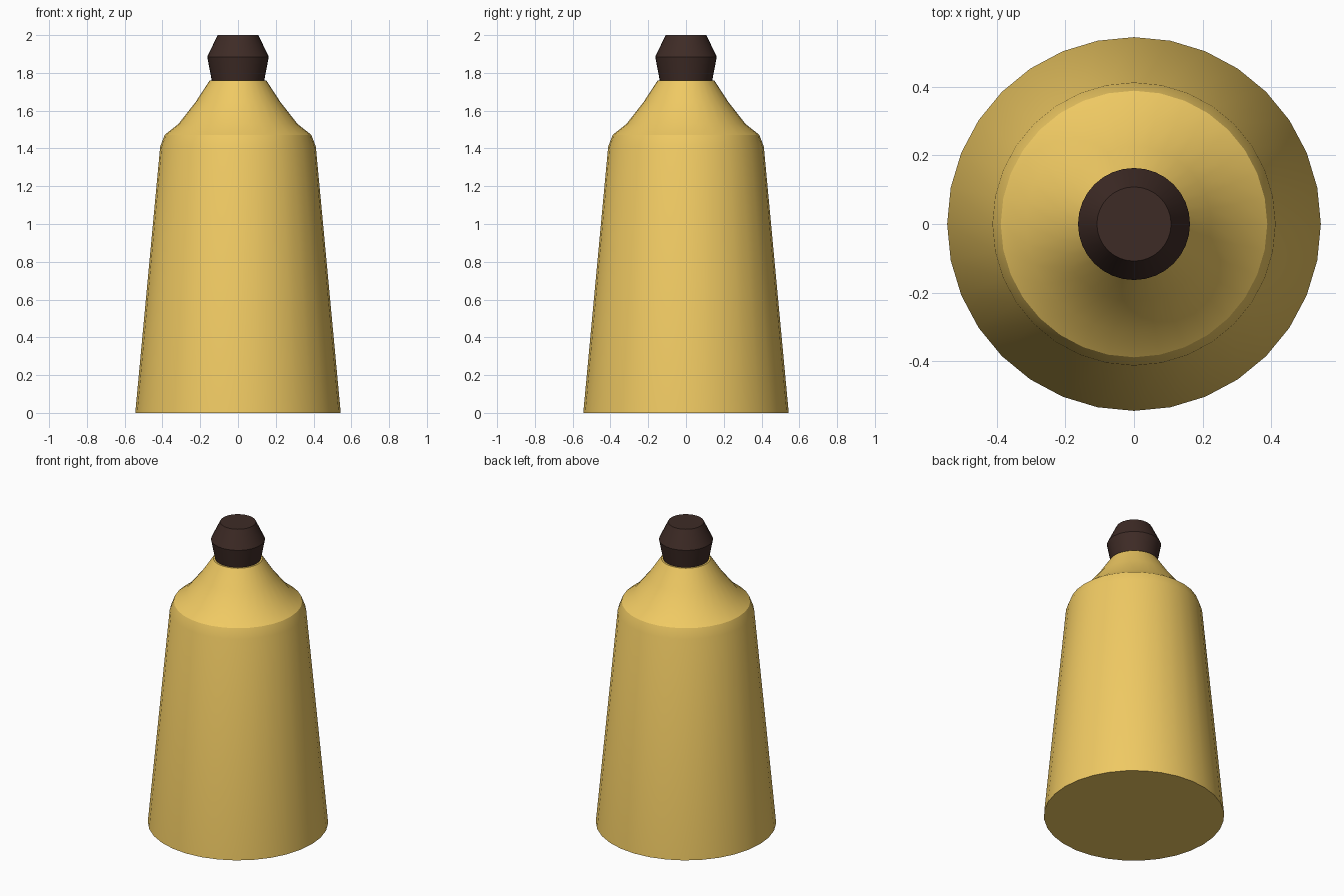
import bpy, bmesh, math

if "Cube" in bpy.data.objects:
    bpy.data.objects.remove(bpy.data.objects["Cube"])

SIDES = 32


def lathe(name, profile, color):
    """Revolve (radius, z) points around z, closed by flat discs at both ends."""
    bm = bmesh.new()
    rings = []
    for r, z in profile:
        rings.append([bm.verts.new((r * math.cos(2 * math.pi * i / SIDES),
                                    r * math.sin(2 * math.pi * i / SIDES), z))
                      for i in range(SIDES)])
    for low, high in zip(rings, rings[1:]):
        for i in range(SIDES):
            j = (i + 1) % SIDES
            bm.faces.new((low[i], low[j], high[j], high[i]))
    bm.faces.new(rings[0][::-1])
    bm.faces.new(rings[-1])
    mesh = bpy.data.meshes.new(name)
    bm.to_mesh(mesh)
    bm.free()
    obj = bpy.data.objects.new(name, mesh)
    bpy.context.collection.objects.link(obj)

    mat = bpy.data.materials.new(name + "_color")
    mat.diffuse_color = (*color, 1)
    mat.use_nodes = True
    mat.node_tree.nodes["Principled BSDF"].inputs["Base Color"].default_value = mat.diffuse_color
    mesh.materials.append(mat)

    bpy.ops.object.select_all(action='DESELECT')
    obj.select_set(True)
    bpy.context.view_layer.objects.active = obj
    bpy.ops.object.shade_smooth_by_angle(angle=math.radians(30))
    return obj


# Tapered body with rounded shoulder and conical neck
lathe("bottle_body",
      [(0.544, 0), (0.412, 1.41), (0.388, 1.472), (0.315, 1.53),
       (0.225, 1.645), (0.150, 1.76)],
      (0.87, 0.59, 0.125))

# Faceted stopper
lathe("bottle_cap",
      [(0.138, 1.755), (0.163, 1.885), (0.108, 2.0)],
      (0.048, 0.024, 0.019))
